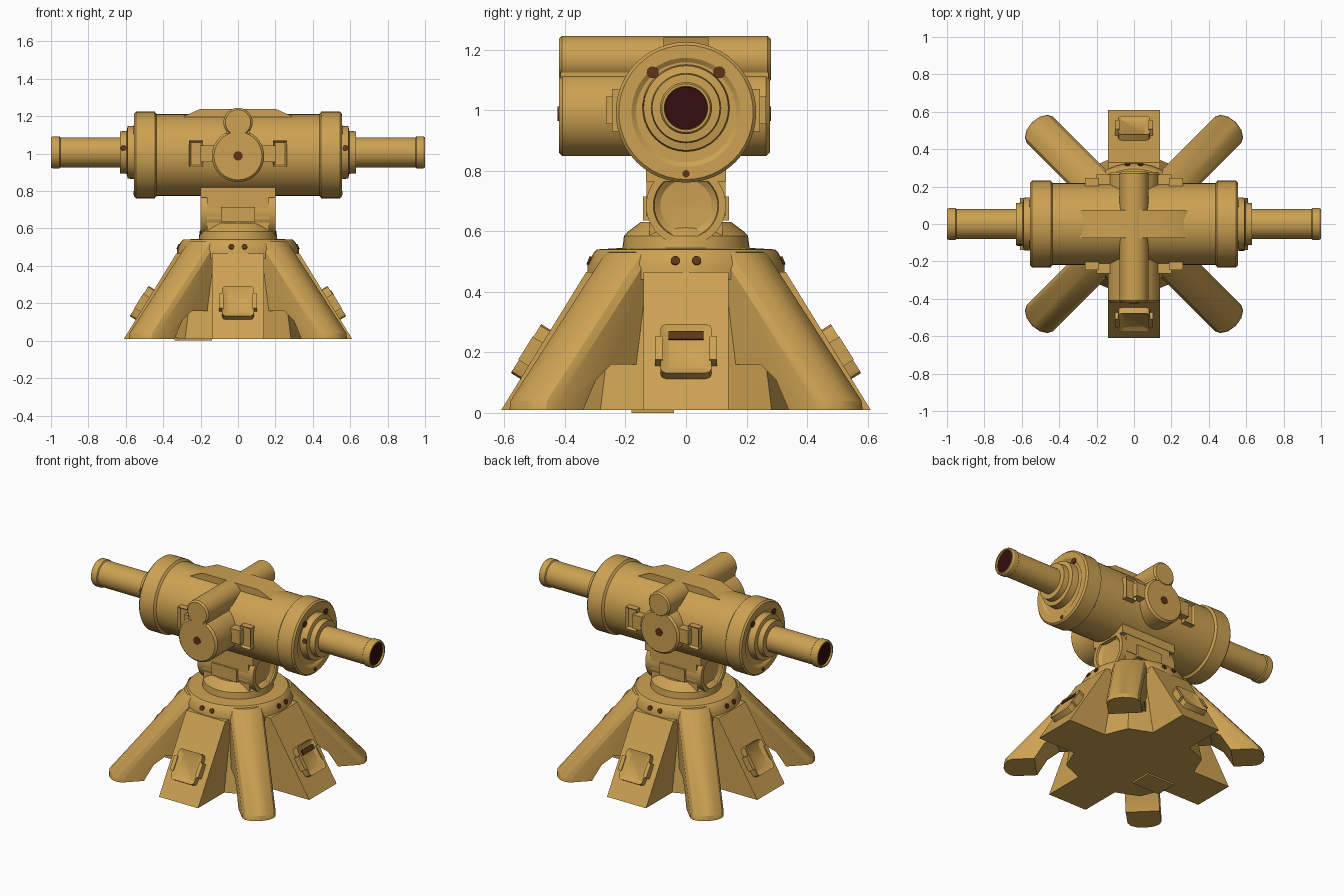
import bpy, bmesh, math
from mathutils import Vector, Matrix

if "Cube" in bpy.data.objects:
    bpy.data.objects.remove(bpy.data.objects["Cube"])


def material(name, rgb):
    m = bpy.data.materials.new(name)
    m.diffuse_color = (*rgb, 1)
    m.use_nodes = True
    m.node_tree.nodes["Principled BSDF"].inputs["Base Color"].default_value = m.diffuse_color
    return m


GOLD = material("sand_gold", (0.61, 0.36, 0.085))
BROWN = material("dark_brown", (0.11, 0.035, 0.008))
RED = material("dark_red", (0.035, 0.004, 0.004))


def finish(name, bm, mat, matrix=Matrix()):
    bm.transform(matrix)
    bmesh.ops.recalc_face_normals(bm, faces=bm.faces)
    me = bpy.data.meshes.new(name)
    bm.to_mesh(me)
    bm.free()
    me.materials.append(mat)
    ob = bpy.data.objects.new(name, me)
    bpy.context.collection.objects.link(ob)
    return ob


def lathe(name, prof, axis=(0, 0, 1), at=(0, 0, 0), mat=GOLD, seg=40):
    """Revolve (distance along axis, radius) points, capping both ends."""
    bm = bmesh.new()
    rings = [[bm.verts.new((r * math.cos(2 * math.pi * i / seg),
                            r * math.sin(2 * math.pi * i / seg), a))
              for i in range(seg)] for a, r in prof]
    for p, q in zip(rings, rings[1:]):
        for i in range(seg):
            j = (i + 1) % seg
            bm.faces.new((p[i], p[j], q[j], q[i]))
    bm.faces.new(rings[0])
    bm.faces.new(rings[-1])
    rot = Vector(axis).to_track_quat('Z', 'Y').to_matrix().to_4x4()
    return finish(name, bm, mat, Matrix.Translation(at) @ rot)


def prism(name, prof, slices, outer=0, matrix=Matrix(), mat=GOLD):
    """Sweep an (x, z) profile along y; the first points pull in per slice."""
    bm = bmesh.new()
    rings = [[bm.verts.new((x - (inset if k < outer else 0), w, z))
              for k, (x, z) in enumerate(prof)] for w, inset in slices]
    n = len(prof)
    for p, q in zip(rings, rings[1:]):
        for i in range(n):
            j = (i + 1) % n
            bm.faces.new((p[i], p[j], q[j], q[i]))
    bm.faces.new(rings[0])
    bm.faces.new(rings[-1])
    return finish(name, bm, mat, matrix)


def box(name, at, size, matrix=Matrix(), mat=GOLD, frame=0, bevel=0):
    """Box; frame > 0 sinks the middle of its local +z face."""
    bm = bmesh.new()
    bmesh.ops.create_cube(bm, size=1, matrix=Matrix.Translation(at) @ Matrix.Diagonal((*size, 1)))
    if bevel:
        edges = [e for e in bm.edges if abs(e.verts[0].co.z - e.verts[1].co.z) > 1e-5]
        bmesh.ops.bevel(bm, geom=edges, offset=bevel, segments=2, affect='EDGES', profile=0.5)
    if frame:
        bm.normal_update()
        top = max(bm.faces, key=lambda f: f.calc_center_median().z)
        bmesh.ops.inset_region(bm, faces=[top], thickness=frame, depth=0)
        bmesh.ops.translate(bm, verts=top.verts, vec=(0, 0, -0.015))
    return finish(name, bm, mat, matrix)


def dot(name, at, axis, r, mat=BROWN):
    return lathe(name, [(-0.004, r), (0.004, r)], axis, at, mat, 14)


# Base core, top collar and turntable
lathe("base_core", [(0.01, 0.40), (0.47, 0.32)], seg=8)
lathe("base_collar", [(0.44, 0.325), (0.49, 0.325), (0.53, 0.305), (0.54, 0.295),
                      (0.545, 0.21), (0.585, 0.205), (0.60, 0.19), (0.63, 0.15)])
box("base_underside_lump", (-0.24, -0.11, 0.008), (0.2, 0.14, 0.016))

# Four wide legs with framed panels, four arched diagonal legs
slope = math.atan2(0.45, 0.28)
for i, side in enumerate(("right", "back", "left", "front")):
    turn = Matrix.Rotation(i * math.pi / 2, 4, 'Z')
    prism(side + "_wide_leg", [(0.33, 0.465), (0.61, 0.01), (0.2, 0.01), (0.2, 0.465)],
          [(-0.14, 0), (0.14, 0)], matrix=turn)
    panel = turn @ Matrix.Translation((0.497, 0, 0.193)) @ Matrix.Rotation(slope, 4, 'Y')
    box(side + "_leg_panel", (0, 0, 0.012), (0.19, 0.17, 0.05), panel, frame=0.03, bevel=0.02)
    if side == "right":
        box("leg_panel_slit", (-0.05, 0, 0.037), (0.03, 0.115, 0.008), panel, BROWN)
    for s in (-1, 1):
        dot(side + "_collar_hole", turn @ Vector((0.32, 0.035 * s, 0.503)), turn @ Vector((1, 0, 0.4)), 0.015)
        box(side + "_leg_clasp", (0.0, 0.09 * s, 0.012), (0.09, 0.025, 0.055), panel)
    prism(side + "_diagonal_leg",
          [(0.27, 0.535), (0.32, 0.53), (0.765, 0.04), (0.77, 0.01),
           (0.58, 0.01), (0.52, 0.11), (0.45, 0.16), (0.30, 0.16), (0.2, 0.3)],
          [(-0.1, 0.06), (-0.085, 0.03), (-0.05, 0.008), (0, 0),
           (0.05, 0.008), (0.085, 0.03), (0.1, 0.06)], 4,
          Matrix.Rotation((i + 0.5) * math.pi / 2, 4, 'Z'))

# Neck: sideways drum with cupped ends, saddle block and plates
lathe("neck_drum", [(-0.17, 0.02), (-0.175, 0.085), (-0.19, 0.105), (-0.2, 0.108), (-0.2, 0.132),
                    (0.2, 0.132), (0.2, 0.108), (0.19, 0.105), (0.175, 0.085), (0.17, 0.02)],
      (1, 0, 0), (0, 0, 0.685))
box("neck_saddle", (0, 0, 0.80), (0.4, 0.265, 0.07))
box("neck_block", (0, 0, 0.72), (0.33, 0.26, 0.14))
box("neck_foot", (0, 0, 0.61), (0.33, 0.24, 0.07))
for s in (-1, 1):
    box("neck_plate", (0, 0.13 * s, 0.675), (0.18, 0.025, 0.08))

# Main horizontal body with rims
half = [(0.545, 0.165), (0.555, 0.18), (0.555, 0.222), (0.545, 0.232), (0.445, 0.232), (0.435, 0.218)]
lathe("main_body", [(-a, r) for a, r in half] + [(a, r) for a, r in half[::-1]],
      (1, 0, 0), (0, 0, 0.993), seg=48)

# Barrels with collars, dark bores and bolt holes
for s, side in ((-1, "left"), (1, "right")):
    out = (s, 0, 0)
    lathe(side + "_barrel", [(0.53, 0.145), (0.59, 0.14), (0.595, 0.115), (0.63, 0.112), (0.632, 0.08),
                             (0.95, 0.08), (0.955, 0.086), (0.99, 0.086), (1.0, 0.08),
                             (1.0, 0.072), (0.97, 0.068)], out, (0, 0, 1.007))
    dot(side + "_bore", (0.985 * s, 0, 1.007), out, 0.071, RED)
    for y, z in ((-0.11, 1.125), (0.11, 1.125), (0, 0.79)):
        dot(side + "_rim_hole", (0.554 * s, y, z), out, 0.02 if y else 0.012)
dot("left_collar_hole", (-0.612, -0.111, 1.03), (0, -1, 0.2), 0.016)
dot("right_collar_hole", (0.575, -0.138, 1.03), (0, -1, 0.2), 0.016)

# Front and back pods, each with side plates on the body
for s, side, reach in ((-1, "front", 0.42), (1, "back", 0.277)):
    out = (0, s, 0)
    lathe(side + "_pod", [(0.1, 0.14), (reach - 0.012, 0.14), (reach, 0.128)], out, (0, 0, 0.988))
    dot(side + "_pod_hole", (0, reach * s, 0.988), out, 0.025)
    box(side + "_pod_web", (0, s * (reach / 2 + 0.03), 1.11), (0.13, reach - 0.07, 0.09))
    for t in (-1, 1):
        box(side + "_body_plate", (0.225 * t, 0, 0.21), (0.075, 0.14, 0.07),
            Matrix.Translation((0, 0, 1.0)) @ Matrix.Rotation(-s * math.pi / 2, 4, 'X'), frame=0.015)
        box(side + "_pod_brace", (0.15 * t, 0.225 * s, 1.0), (0.1, 0.08, 0.09))

# Top tube across the body and its sloping spine
lathe("top_tube", [(-0.42, 0.068), (-0.41, 0.078), (0.27, 0.078), (0.28, 0.068)],
      (0, 1, 0), (0, 0, 1.167))
prism("top_spine", [(-0.29, 1.20), (-0.2, 1.24), (0.2, 1.24), (0.29, 1.20), (0.29, 1.15), (-0.29, 1.15)],
      [(-0.075, 0), (0.075, 0)])

# Smooth curved parts while keeping hard edges
for ob in bpy.context.collection.objects:
    ob.select_set(True)
    bpy.context.view_layer.objects.active = ob
bpy.ops.object.shade_smooth_by_angle(angle=math.radians(30))
